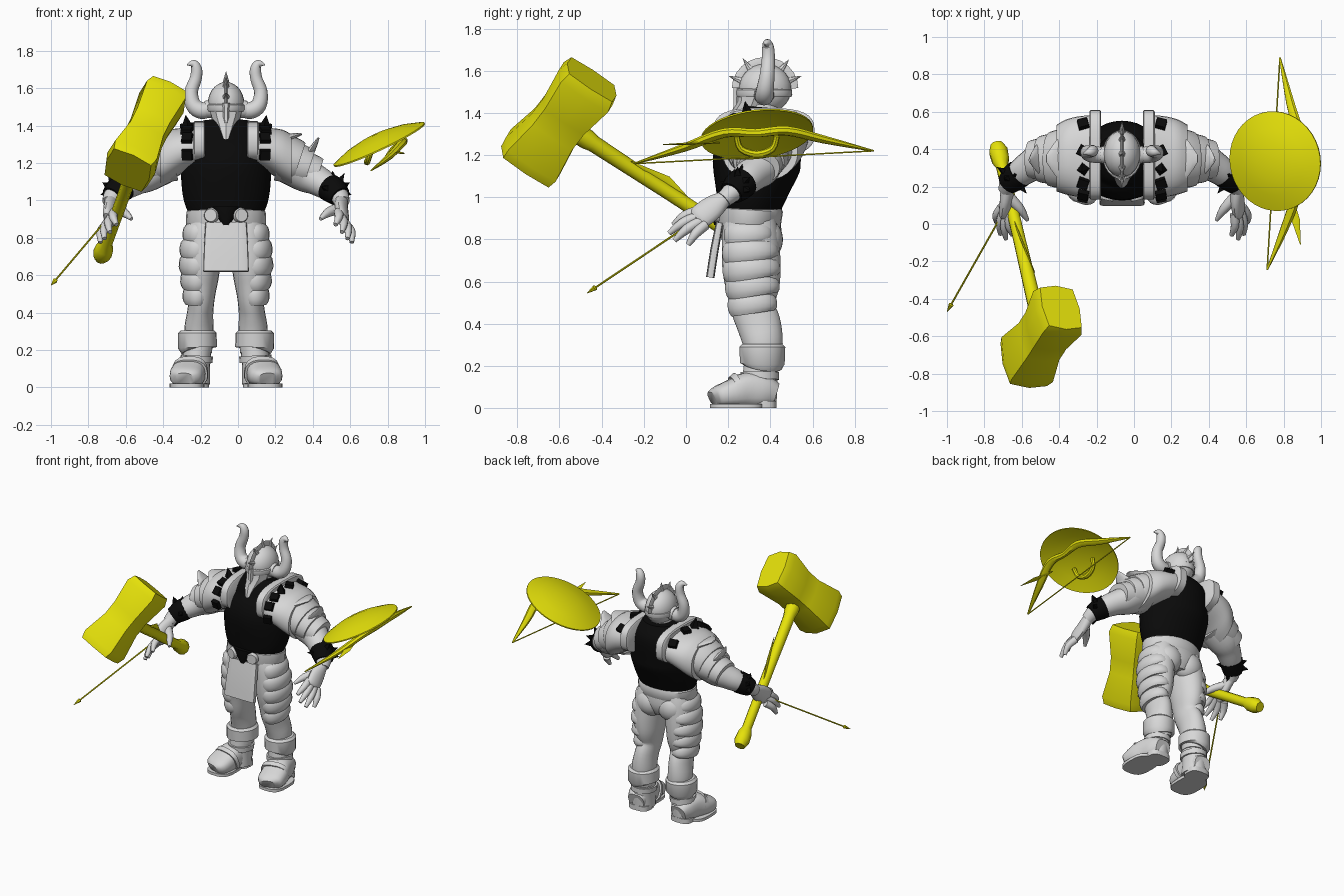
import bpy, bmesh, math
from mathutils import Vector, Matrix

CX = -0.064          # the figure's own centre line


def mat(name, c):
    m = bpy.data.materials.new(name)
    m.diffuse_color = (*c, 1)
    return m


GREY = mat("pale grey", (0.68, 0.68, 0.68))
BLACK = mat("black", (0.003, 0.003, 0.003))
YELLOW = mat("yellow", (0.79, 0.76, 0.003))


def finish(name, bm, m):
    bmesh.ops.recalc_face_normals(bm, faces=bm.faces)
    me = bpy.data.meshes.new(name)
    bm.to_mesh(me)
    bm.free()
    me.materials.append(m)
    ob = bpy.data.objects.new(name, me)
    bpy.context.collection.objects.link(ob)
    return ob


def smooth_rows(p, n):
    """Catmull-Rom refinement of rows of numbers."""
    if n < 2:
        return p
    out = []
    for i in range(len(p) - 1):
        a, b, c, d = p[max(i - 1, 0)], p[i], p[i + 1], p[min(i + 2, len(p) - 1)]
        for k in range(n):
            t = k / n
            out.append([0.5 * (2 * v + (w - u) * t + (2 * u - 5 * v + 4 * w - x) * t * t
                               + (3 * v - u - 3 * w + x) * t ** 3)
                        for u, v, w, x in zip(a, b, c, d)])
    return out + [p[-1]]


def tube(name, pts, m, ref=(0, 0, 1), sides=20, sub=4, power=2, s=None, turn=0, along=None):
    """Loft ellipses along rows of (x, y, z, side radius, up radius)."""
    rows = smooth_rows([list(p) + [p[3]] * (5 - len(p)) for p in pts], sub)
    pos = [Vector((CX + s * r[0] if s is not None else r[0], r[1], r[2])) for r in rows]
    bm, rings = bmesh.new(), []
    for i, r in enumerate(rows):
        t = Vector(along) if along else (pos[min(i + 1, len(pos) - 1)] - pos[max(i - 1, 0)]).normalized()
        u = t.cross(Vector(ref)).normalized()
        v = u.cross(t)
        ring = []
        for k in range(sides):
            a = 2 * math.pi * k / sides + turn
            c, d = [math.copysign(abs(q) ** (2 / power), q) for q in (math.cos(a), math.sin(a))]
            ring.append(bm.verts.new(pos[i] + u * max(r[3], .0005) * c + v * max(r[4], .0005) * d))
        rings.append(ring)
    for a, b in zip(rings, rings[1:]):
        for k in range(sides):
            j = (k + 1) % sides
            bm.faces.new((a[k], a[j], b[j], b[k]))
    bm.faces.new(rings[0])
    bm.faces.new(rings[-1])
    return finish(name, bm, m)


def ball(name, c, r, m, s=1):
    bm = bmesh.new()
    bmesh.ops.create_uvsphere(bm, u_segments=24, v_segments=14, radius=1)
    bm.transform(Matrix.Translation((CX + s * c[0], c[1], c[2])) @ Matrix.Diagonal((*r, 1)))
    return finish(name, bm, m)


def spike(name, base, d, r, h, m, s=1, sides=8, top=0):
    bm = bmesh.new()
    bmesh.ops.create_cone(bm, cap_ends=True, segments=sides, radius1=r, radius2=top, depth=h)
    rot = Vector((s * d[0], d[1], d[2])).to_track_quat('Z', 'Y').to_matrix().to_4x4()
    bm.transform(Matrix.Translation((CX + s * base[0], base[1], base[2])) @ rot
                 @ Matrix.Rotation(math.pi / 4, 4, 'Z') @ Matrix.Translation((0, 0, h * .35)))
    return finish(name, bm, m)


UPY, SIDE = (0, 1, 0), (1, 0, 0)

# --- torso, hips and belt
tube("torso", [(0, .30, .84, .14, .12), (0, .30, .92, .195, .14), (0, .31, 1.02, .23, .17),
               (0, .335, 1.17, .24, .21), (0, .37, 1.28, .215, .185), (0, .38, 1.37, .175, .16),
               (0, .385, 1.425, .125, .10)], BLACK, UPY, 32, s=1)
tube("hips", [(0, .31, .74, .11, .11), (0, .31, .80, .19, .14), (0, .305, .87, .205, .145),
              (0, .30, .90, .195, .14)], GREY, UPY, 28, s=1)
tube("belt", [(0, .30, .86, .205, .145), (0, .30, .875, .215, .15), (0, .305, .94, .212, .155),
              (0, .305, .955, .19, .145)], GREY, UPY, 28, 1, s=1)
tube("loincloth", [(0, .115, .62, .122, .02), (0, .135, .75, .118, .02),
                   (0, .16, .88, .11, .018)], GREY, UPY, 16, 2, 5, s=1)
tube("belt_front_gap", [(0, .155, .87, .02, .022), (0, .152, .91, .045, .026),
                        (0, .155, .965, .08, .03)], BLACK, UPY, 12, 1, s=1)

# --- head: helmet, face guard, crest and brim
tube("neck", [(0, .37, 1.40, .08), (0, .37, 1.47, .075)], GREY, UPY, 16, 1, s=1)
ball("helmet", (0, .375, 1.515), (.098, .125, .118), GREY)
tube("helmet_brim", [(0, .37, 1.475, .10, .128), (0, .37, 1.485, .106, .134),
                     (0, .37, 1.51, .104, .132), (0, .37, 1.515, .096, .125)], GREY, UPY, 24, 1, s=1)
tube("face_guard", [(0, .195, 1.30, .006, .01), (0, .24, 1.36, .042, .045),
                    (0, .305, 1.42, .07, .075), (0, .33, 1.49, .088, .095)], GREY, UPY, 8, 1, s=1)
tube("nose_guard", [(0, .215, 1.36, .008, .012), (0, .238, 1.43, .014, .014),
                    (0, .243, 1.52, .02, .02)], GREY, UPY, 6, 1, s=1)
tube("crest", [(0, .375 - .13 * math.cos(a), 1.515 + .122 * math.sin(a), .028, .009)
               for a in [math.pi * i / 12 for i in range(13)]], GREY, SIDE, 4, 1, s=1)
for a in (20, 55, 90, 128, 160):
    c, d = math.cos(math.radians(a)), math.sin(math.radians(a))
    spike("crest_spike", (0, .375 - .13 * c, 1.515 + .122 * d), (0, -c, d), .019, .065, GREY)

for s in (-1, 1):
    # horns
    tube("horn", [(.07, .37, 1.49, .038), (.13, .37, 1.48, .045), (.175, .375, 1.51, .042),
                  (.186, .385, 1.58, .036), (.162, .39, 1.65, .032), (.158, .39, 1.70, .03),
                  (.175, .385, 1.73, .022), (.208, .375, 1.725, .003)], GREY, UPY, 14, s=s)
    spike("horn_collar", (.085, .37, 1.488), (1, 0, -.1), .05, .03, GREY, s, 14, .046)

    # belt buckles
    spike("belt_buckle", (.078, .148, .92), (.25, -1, 0), .042, .025, GREY, s, 14, .034)

    # legs with banded thigh guards
    tube("leg", [(.14, .36, .18, .065, .08), (.145, .365, .30, .078, .095), (.138, .345, .40, .07, .105),
                 (.13, .315, .48, .07, .105), (.13, .315, .58, .09, .13), (.13, .31, .68, .103, .14),
                 (.115, .305, .82, .105, .135), (.10, .305, .90, .09, .12)], GREY, UPY, 22, s=s)
    ball("buttock", (.085, .375, .80), (.10, .085, .10), GREY, s)
    for i in range(5):
        z, o = .45 + .082 * i, (-.004, .008, .016, .012, -.004)[i]
        y = (.318, .318, .314, .308, .30)[i]
        tube("thigh_band", [(.155, y, z, .07 + o, .108 + o),
                            (.155, y - .003, z + .025, .082 + o, .122 + o),
                            (.152, y - .003, z + .065, .08 + o, .12 + o),
                            (.148, y - .003, z + .088, .062 + o, .105 + o)], GREY, UPY, 22, 2, s=s)
    tube("boot_cuff", [(.15, .36, .20, .09, .095), (.153, .362, .212, .104, .107),
                       (.153, .362, .29, .103, .11), (.153, .362, .305, .088, .095)], GREY, UPY, 22, 1, s=s)

    # boots
    tube("boot_shaft", [(.165, .345, .02, .08, .085), (.16, .35, .12, .075, .085),
                        (.15, .355, .22, .075, .08)], GREY, UPY, 18, s=s)
    tube("boot_foot", [(.222, .125, .045, .05, .035), (.215, .15, .055, .085, .05),
                       (.205, .22, .07, .094, .068), (.19, .29, .085, .086, .085),
                       (.175, .37, .08, .08, .078), (.17, .425, .065, .06, .055)], GREY,
         (0, 0, 1), 18, 3, 2.6, s=s)
    tube("boot_sole", [(.208, .24, 0, .093, .126), (.208, .24, .02, .093, .126)], GREY, UPY, 22, 1, 3, s=s)
    tube("heel", [(.17, .365, 0, .078, .066), (.17, .365, .035, .078, .066)], GREY, UPY, 18, 1, 3, s=s)
    tube("boot_strap", [(.195, .235, .075, .098, .078), (.19, .26, .085, .096, .088)],
         GREY, (0, 0, 1), 18, 1, 2.6, s=s)
    tube("ankle_strap", [(.158, .35, .135, .086, .093), (.156, .35, .17, .086, .093)], GREY, UPY, 18, 1, s=s)

    # upright collar and layered shoulder plates
    tube("collar", [(.112, .37, 1.31, .232, .106), (.118, .37, 1.31, .24, .114),
                    (.168, .37, 1.31, .24, .114), (.175, .37, 1.31, .23, .106)], GREY,
         (0, 0, 1), 32, 1, 3, s=s, along=SIDE)
    tube("shoulder", [(.165, .36, 1.285, .222, .112), (.235, .36, 1.265, .215, .122),
                      (.30, .358, 1.24, .20, .138), (.35, .352, 1.215, .178, .138)], GREY,
         (0, 0, 1), 32, 3, 2.2, s=s, along=SIDE)
    for x, z, r, q in ((.33, 1.215, .165, .132), (.385, 1.185, .14, .118), (.435, 1.155, .115, .10)):
        tube("arm_plate", [(x - .03, .35, z + .015, r, q), (x + .045, .345, z - .01, r * .9, q * .9),
                           (x + .06, .345, z - .015, r * .86, q * .84)], GREY, (0, 0, 1), 26, 1, s=s)
    tube("upper_plate_fin", [(.30, .35, 1.31, .13, .03), (.35, .35, 1.34, .10, .02),
                             (.405, .35, 1.355, .02, .006)], GREY, (0, 0, 1), 10, 2, s=s)
    tube("lower_plate_fin", [(.40, .35, 1.20, .10, .03), (.455, .345, 1.265, .075, .02),
                             (.495, .34, 1.335, .01, .005)], GREY, (0, 0, 1), 10, 2, s=s)
    # black studs around the shoulder, one pointed
    for a in (40, 84, 106, 128, 154, 192):
        c, d = math.cos(math.radians(a)), math.sin(math.radians(a))
        y, z = [math.copysign(abs(q) ** (2 / 2.2), q) for q in (c, d)]
        tall = a == 106
        spike("shoulder_stud", (.207, .36 + .219 * y, 1.273 + .118 * z), (.12, c * .6, d),
              .041, .085 if tall else .026, BLACK, s, 4, 0 if tall else .038)

    # arm, spiked bracer, hand
    tube("arm", [(.33, .35, 1.20, .13, .11), (.42, .34, 1.14, .11, .095), (.48, .315, 1.11, .088, .082),
                 (.54, .275, 1.075, .076, .072), (.60, .225, 1.03, .055, .05),
                 (.62, .18, .99, .042, .04)], GREY, (0, 0, 1), 20, s=s)
    tube("bracer", [(.55, .27, 1.07, .078, .074), (.58, .245, 1.05, .076, .072),
                    (.61, .215, 1.02, .062, .058)], BLACK, (0, 0, 1), 16, 1, s=s)
    for d in ((.7, .5, .4), (-.1, .2, 1), (.5, 0, .9), (.9, .6, -.2), (-.6, -.7, .2), (0, -.5, -.8)):
        v = Vector(d).normalized()
        spike("bracer_spike", (.58 + v.x * .06, .245 + v.y * .06, 1.05 + v.z * .06), v,
              .03, .06, BLACK, s, 4)
    tube("palm", [(.615, .19, 1.0, .035, .035), (.617, .13, .955, .058, .034), (.625, .07, .91, .06, .03),
                  (.63, .05, .895, .045, .02)], GREY, (1, 0, 0.4), 16, s=s)
    tips = ((.585, -.06, .87), (.62, -.08, .83), (.65, -.055, .795), (.672, .01, .775))
    for i, t in enumerate(tips):
        b = (.60 + .014 * i, .055 + .012 * i, .935 - .022 * i)
        k = (b[0] * .45 + t[0] * .55 + .012, b[1] * .45 + t[1] * .55, b[2] * .45 + t[2] * .55 + .012)
        tube("finger", [(*b, .025), (*k, .023), (*t, .012)], GREY, SIDE, 10, 3, s=s)
    tube("thumb", [(.60, .14, .955, .03), (.545, .08, .935, .025), (.505, .02, .90, .010)],
         GREY, (0, 0, 1), 10, 3, s=s)

# --- war hammer
mid, butt = Vector((-.49, -.60, 1.36)), Vector((-.73, .41, .70))
hdir = (butt - mid).normalized()
axis = Vector((.38, .51, .77))
axis = (axis - hdir * axis.dot(hdir)).normalized()
tube("hammer_head", [(*(mid + axis * t), a, b) for t, a, b in
                     ((-.27, .125, .15), (-.22, .14, .158), (-.05, .11, .13), (.05, .11, .13),
                      (.22, .13, .155), (.27, .11, .142))], YELLOW, hdir, 8, 1, 5)
tube("hammer_handle", [(*(mid + (butt - mid) * t), r) for t, r in
                       ((0, .05), (.13, .048), (.16, .04), (.5, .034), (.9, .033), (.93, .048),
                        (.98, .052), (1.015, .035))], YELLOW, SIDE, 10, 1)

# --- arrow and its feather
tail, tip = Vector((-.70, .06, .90)), Vector((-1.0, -.47, .545))
tube("arrow", [(*tail.lerp(tip, t), r) for t, r in
               ((0, .005), (.92, .005), (.925, .014), (1, .001))], YELLOW, (0, 0, 1), 6, 1)
tube("feather", [(-.65, .04, .96, .006, .004), (-.60, -.09, 1.08, .022, .006),
                 (-.53, -.26, 1.17, .002, .002)], YELLOW, SIDE, 4, 1)

# --- round shield, domed on top, hollow beneath
bm = bmesh.new()
prof = [(0, .044), (.09, .039), (.18, .022), (.268, -.008), (.268, -.016), (.18, .01), (.09, .026), (0, .03)]
vs = [bm.verts.new((r, 0, z)) for r, z in prof]
es = [bm.edges.new(p) for p in zip(vs, vs[1:])]
bmesh.ops.spin(bm, geom=vs + es, cent=(0, 0, 0), axis=(0, 0, 1), angle=2 * math.pi, steps=40)
bmesh.ops.remove_doubles(bm, verts=bm.verts, dist=1e-4)
bm.transform(Matrix.Translation((.75, .335, 1.31)) @ Matrix.Rotation(math.radians(7), 4, 'X')
             @ Matrix.Rotation(math.radians(-25), 4, 'Y'))
finish("shield", bm, YELLOW)
tube("shield_grip", [(.72, .24, 1.29, .014), (.70, .26, 1.23, .016), (.69, .335, 1.205, .018),
                     (.70, .41, 1.23, .016), (.72, .43, 1.29, .014)], YELLOW, SIDE, 8, 3)

# --- bow, string and spare feathers
tube("bow", [(.78, .89, 1.22, .005, .004), (.835, .65, 1.275, .024, .018), (.88, .48, 1.315, .028, .022),
             (.875, .33, 1.305, .02, .022), (.875, .18, 1.305, .028, .022), (.81, -.01, 1.235, .024, .018),
             (.712, -.245, 1.16, .005, .004)], YELLOW, (-.42, 0, .9), 8, 4)
tube("bow_string", [(.78, .885, 1.22, .004), (.712, -.24, 1.16, .004)], YELLOW, (0, 0, 1), 6, 1)
tube("spare_feather", [(.84, .16, 1.26, .006, .004), (.865, .02, 1.255, .022, .006),
                       (.89, -.11, 1.25, .002, .002)], YELLOW, (0, 0, 1), 4, 1)

# --- smooth shading with kept edges
bpy.ops.object.select_all(action='SELECT')
bpy.context.view_layer.objects.active = bpy.data.objects["torso"]
bpy.ops.object.shade_smooth_by_angle(angle=math.radians(38))
